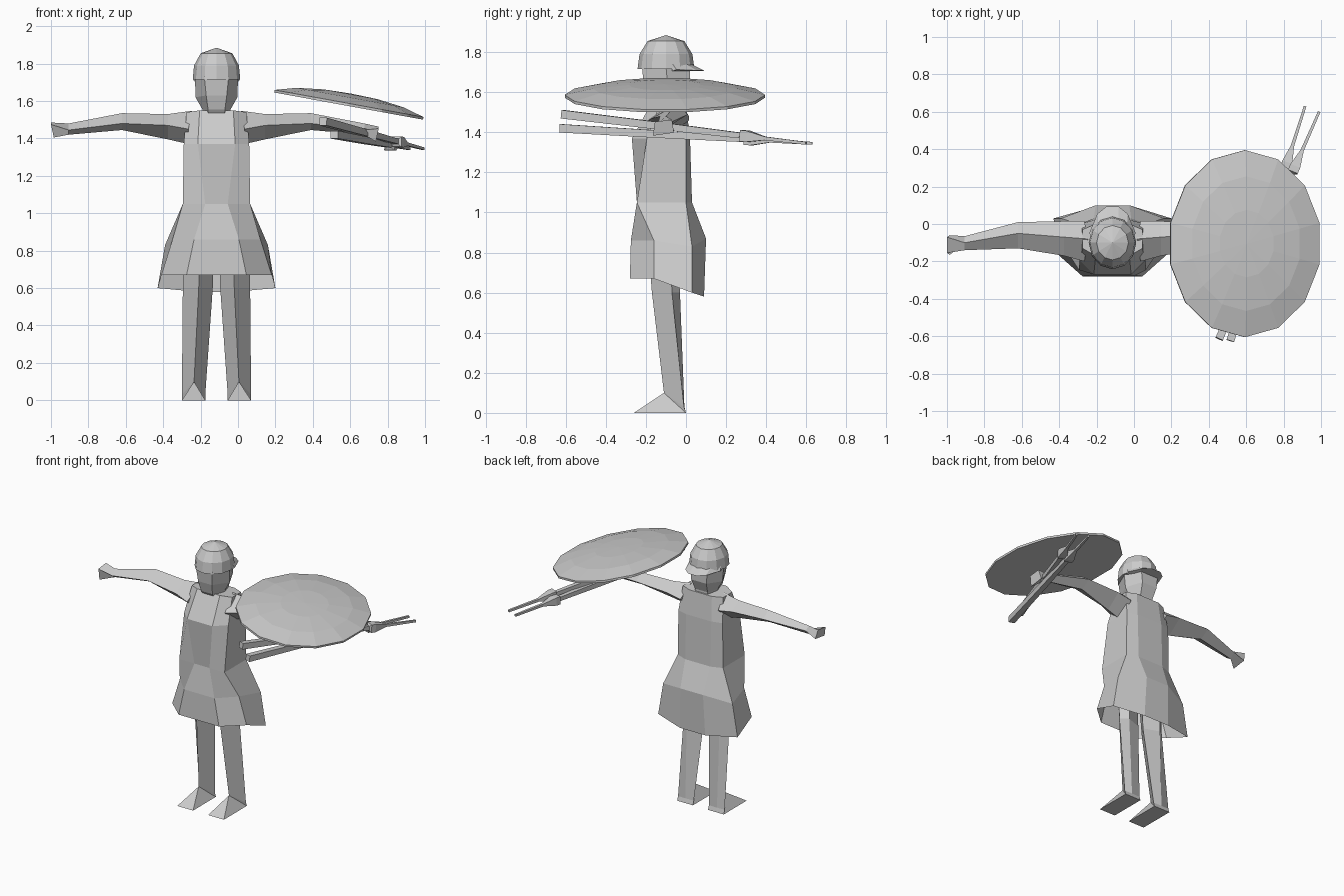
import bpy, bmesh, math
from mathutils import Vector

if "Cube" in bpy.data.objects:
    bpy.data.objects.remove(bpy.data.objects["Cube"])

CX = -0.115  # body centre line

grey = bpy.data.materials.new("plain_grey")
grey.diffuse_color = (0.6, 0.6, 0.6, 1)
grey.use_nodes = True
grey.node_tree.nodes["Principled BSDF"].inputs["Base Color"].default_value = grey.diffuse_color


def finish(name, bm):
    bmesh.ops.remove_doubles(bm, verts=bm.verts, dist=1e-5)
    bmesh.ops.recalc_face_normals(bm, faces=bm.faces)
    me = bpy.data.meshes.new(name)
    bm.to_mesh(me)
    bm.free()
    me.materials.append(grey)
    ob = bpy.data.objects.new(name, me)
    bpy.context.collection.objects.link(ob)
    return ob


def loft(name, rings, cap_start=True, cap_end=True):
    """Skin closed rings with equal point counts; a one-point ring is a tip."""
    bm = bmesh.new()
    vs = [[bm.verts.new(p) for p in r] for r in rings]
    for a, b in zip(vs, vs[1:]):
        n = max(len(a), len(b))
        for i in range(n):
            j = (i + 1) % n
            if len(b) == 1:
                bm.faces.new((a[i], a[j], b[0]))
            else:
                bm.faces.new((a[i], a[j], b[j], b[i]))
    if cap_start:
        bm.faces.new(vs[0])
    if cap_end and len(vs[-1]) > 2:
        bm.faces.new(vs[-1])
    return finish(name, bm)


def both(half):
    """Half outline, front to back, mirrored into a closed ring."""
    return ([(CX + x, y, z) for x, y, z in half]
            + [(CX - x, y, z) for x, y, z in reversed(half)])


# Tunic, hem to shoulders, open underneath
loft("tunic", [both(h) for h in (
    [(.16, -.28, .67), (.295, -.16, .67), (.315, .03, .60), (.10, .09, .58)],
    [(.12, -.275, .86), (.235, -.16, .86), (.275, .03, .83), (.09, .10, .87)],
    [(.06, -.245, 1.05), (.18, -.245, 1.05), (.18, .0, 1.05), (.10, .03, 1.05)],
    [(.10, -.27, 1.37), (.175, -.195, 1.37), (.175, .0, 1.37), (.10, .02, 1.37)],
    [(.09, -.17, 1.55), (.16, -.13, 1.54), (.16, -.03, 1.54), (.09, .0, 1.54)],
)], cap_start=False)

# Head and neck
loft("head", [both(h) for h in (
    [(.04, -.14, 1.48), (.06, -.08, 1.48), (.04, -.01, 1.48)],
    [(.045, -.19, 1.555), (.075, -.09, 1.555), (.05, -.01, 1.555)],
    [(.055, -.21, 1.63), (.112, -.09, 1.62), (.06, .02, 1.63)],
    [(.065, -.22, 1.73), (.115, -.10, 1.73), (.07, .02, 1.73)],
)])


# Helmet dome
def oval(rx, ry, z, n=12):
    return [(CX + rx * math.sin(math.tau * i / n),
             -.10 - ry * math.cos(math.tau * i / n), z) for i in range(n)]


loft("helmet", [oval(.127, .142, 1.715), oval(.12, .132, 1.79),
                oval(.085, .092, 1.855), [(CX, -.10, 1.885)]])

# Neck guard at the back of the helmet
bm = bmesh.new()
rows = []
for deg in (15, 50, 75, 105, 130, 165):
    c, s = math.cos(math.radians(deg)), math.sin(math.radians(deg))
    rows.append([bm.verts.new((CX + r * c, -.10 + q * s, z - d * s)) for r, q, z, d in
                 ((.12, .12, 1.745, 0), (.128, .20, 1.715, .008), (.12, .12, 1.705, 0))])
for a, b in zip(rows, rows[1:]):
    for i in range(3):
        j = (i + 1) % 3
        bm.faces.new((a[i], a[j], b[j], b[i]))
bm.faces.new(rows[0])
bm.faces.new(rows[-1])
finish("neck_guard", bm)

for side, tag in ((-1, "right"), (1, "left")):
    def at(pts):
        return [(CX + side * x, y, z) for x, y, z in pts]

    # Arm: four-sided, from the shoulder to a boxy hand
    drop, cut = (.022, .018) if side > 0 else (0, 0)
    hand = [(.885, -.155, 1.475), (.885, -.07, 1.485), (.87, -.06, 1.42), (.87, -.165, 1.405)]
    loft(tag + "_arm", [at(s) for s in (
        [(.15, -.20, 1.45), (.13, -.08, 1.548), (.15, .015, 1.46), (.15, -.10, 1.37)],
        [(.26, -.17, 1.47), (.26, -.07, 1.53), (.26, .015, 1.48), (.26, -.09, 1.395)],
        [(.505, -.13, 1.48), (.505, -.05, 1.535), (.505, .01, 1.49), (.505, -.06, 1.445)],
        [(.79, -.14, 1.445), (.79, -.10, 1.48), (.79, -.065, 1.455), (.79, -.10, 1.42)],
        [(x - cut, y, z - drop) for x, y, z in hand],
    )])

    # Leg: front ridge, outer, back and inner edges
    loft(tag + "_leg", [at(s) for s in (
        [(.09, -.19, .85), (.18, -.08, .85), (.13, -.03, .85), (.015, -.08, .85)],
        [(.095, -.17, .60), (.18, -.07, .60), (.13, -.03, .60), (.02, -.07, .60)],
        [(.12, -.11, .10), (.185, -.01, .03), (.125, -.008, .03), (.06, -.01, .03)],
        [(.12, -.09, .0), (.185, .0, .0), (.125, .0, .0), (.06, .0, .0)],
    )])

    # Foot: wedge from heel and toe edges up to the ankle
    loft(tag + "_foot", [at([(.06, -.26, 0), (.185, -.26, 0), (.185, 0, 0), (.06, 0, 0)]),
                         at([(.12, -.11, .10)])])

# Shield: tilted fourteen-sided oval with a domed face and flat back
tilt = math.atan2(.145, .795)


def shield_pt(u, v, h):
    return (.592 + u * math.cos(tilt) + h * math.sin(tilt), -.105 + v,
            1.577 - u * math.sin(tilt) + h * math.cos(tilt))


def shield_ring(f, h, n=14):
    return [shield_pt(.415 * f * math.sin(math.tau * i / n),
                      .5 * f * math.cos(math.tau * i / n), h) for i in range(n)]


loft("shield", [shield_ring(1, -.004), shield_ring(1, .01), shield_ring(.72, .042),
                shield_ring(.36, .06), [shield_pt(0, 0, .064)]])


# Two javelins: tapering shaft, socket block and thin iron shank
def square_ring(p, d, r):
    a = d.cross(Vector((0, 0, 1))).normalized()
    b = a.cross(d).normalized()
    return [p + (a * i + b * j) * r for i, j in ((-1, -1), (1, -1), (1, 1), (-1, 1))]


for k, (butt, tip) in enumerate((((.455, -.615, 1.49), (.99, .60, 1.345)),
                                 ((.515, -.625, 1.42), (.915, .63, 1.345)))):
    butt, tip = Vector(butt), Vector(tip)
    d = (tip - butt).normalized()
    loft("javelin_%d" % (k + 1), [square_ring(butt.lerp(tip, t), d, r) for t, r in (
        (0, .021), (.45, .018), (.73, .014), (.735, .028), (.76, .028), (.83, .009), (1, .007))])
